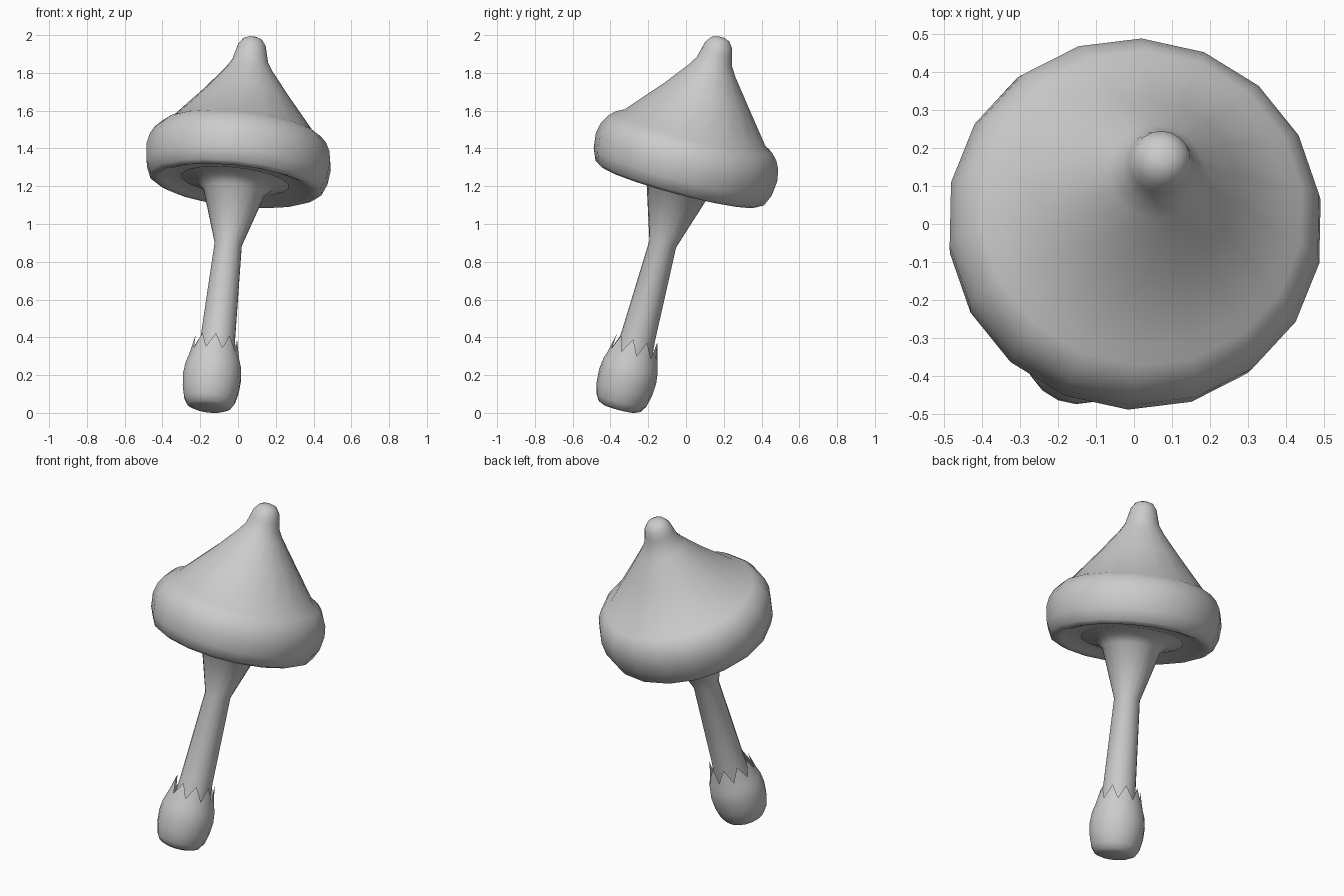
import bpy, bmesh, math
from mathutils import Vector, Matrix

if "Cube" in bpy.data.objects:
    bpy.data.objects.remove(bpy.data.objects["Cube"])

SEG = 18
PHASE = math.radians(8)
AXIS = Vector((0.11, 0.265, 1)).normalized()
TILT = (Matrix.Translation((-0.15, -0.36, 0))
        @ Vector((0, 0, 1)).rotation_difference(AXIS).to_matrix().to_4x4())


def lathe(name, profile, bend=None, teeth=None, angle=50):
    """Revolve (radius, height) points about the tilted mushroom axis."""
    bm = bmesh.new()
    rings = []
    for k, (r, h) in enumerate(profile):
        off = bend(h) if bend else Vector((0, 0, 0))
        if r == 0:
            rings.append([bm.verts.new(Vector((0, 0, h)) + off)])
            continue
        ring = []
        for i in range(SEG):
            a = PHASE + math.tau * i / SEG
            rr, hh = r, h
            if teeth and k == len(profile) - 1 and i % 2:
                rr, hh = teeth
            ring.append(bm.verts.new(Vector((rr * math.cos(a), rr * math.sin(a), hh)) + off))
        rings.append(ring)
    for a, b in zip(rings, rings[1:]):
        for i in range(SEG):
            j = (i + 1) % SEG
            if len(a) == 1:
                bm.faces.new((a[0], b[j], b[i]))
            elif len(b) == 1:
                bm.faces.new((a[i], a[j], b[0]))
            else:
                bm.faces.new((a[i], a[j], b[j], b[i]))
    me = bpy.data.meshes.new(name)
    bm.transform(TILT)
    bm.to_mesh(me)
    bm.free()
    ob = bpy.data.objects.new(name, me)
    bpy.context.collection.objects.link(ob)
    bpy.ops.object.select_all(action='DESELECT')
    ob.select_set(True)
    bpy.context.view_layer.objects.active = ob
    bpy.ops.object.shade_smooth_by_angle(angle=math.radians(angle))
    return ob


# Cap: shallow underside, rolled rim, cone and rounded nib that leans back slightly
lathe("cap", [
    (0.15, 1.265), (0.25, 1.28), (0.34, 1.283), (0.395, 1.262), (0.43, 1.252),
    (0.462, 1.268), (0.488, 1.33), (0.497, 1.41), (0.486, 1.47), (0.462, 1.515),
    (0.43, 1.548), (0.388, 1.57), (0.23, 1.76), (0.128, 1.89),
    (0.097, 1.94), (0.084, 1.99), (0.074, 2.03), (0.05, 2.063), (0.025, 2.073), (0, 2.076)],
    bend=lambda h: Vector((0.004, 0.004, 0))
    + Vector((0.006, 0.013, 0)) * max(0, min(1, (h - 1.45) / 0.3)))

# Stem flaring out like a trumpet below the cap
lathe("stem", [(0.106, 0.25), (0.092, 0.42), (0.073, 0.93), (0.165, 1.22),
               (0.205, 1.255), (0.29, 1.277)])

# Cup at the base with a torn, zigzag top edge
lathe("base_cup", [
    (0, 0.022), (0.088, 0.024), (0.116, 0.036), (0.137, 0.07), (0.151, 0.13), (0.156, 0.20),
    (0.149, 0.26), (0.136, 0.30), (0.127, 0.33)],
    bend=lambda h: Vector((-0.008, 0, 0)), teeth=(0.112, 0.41))
